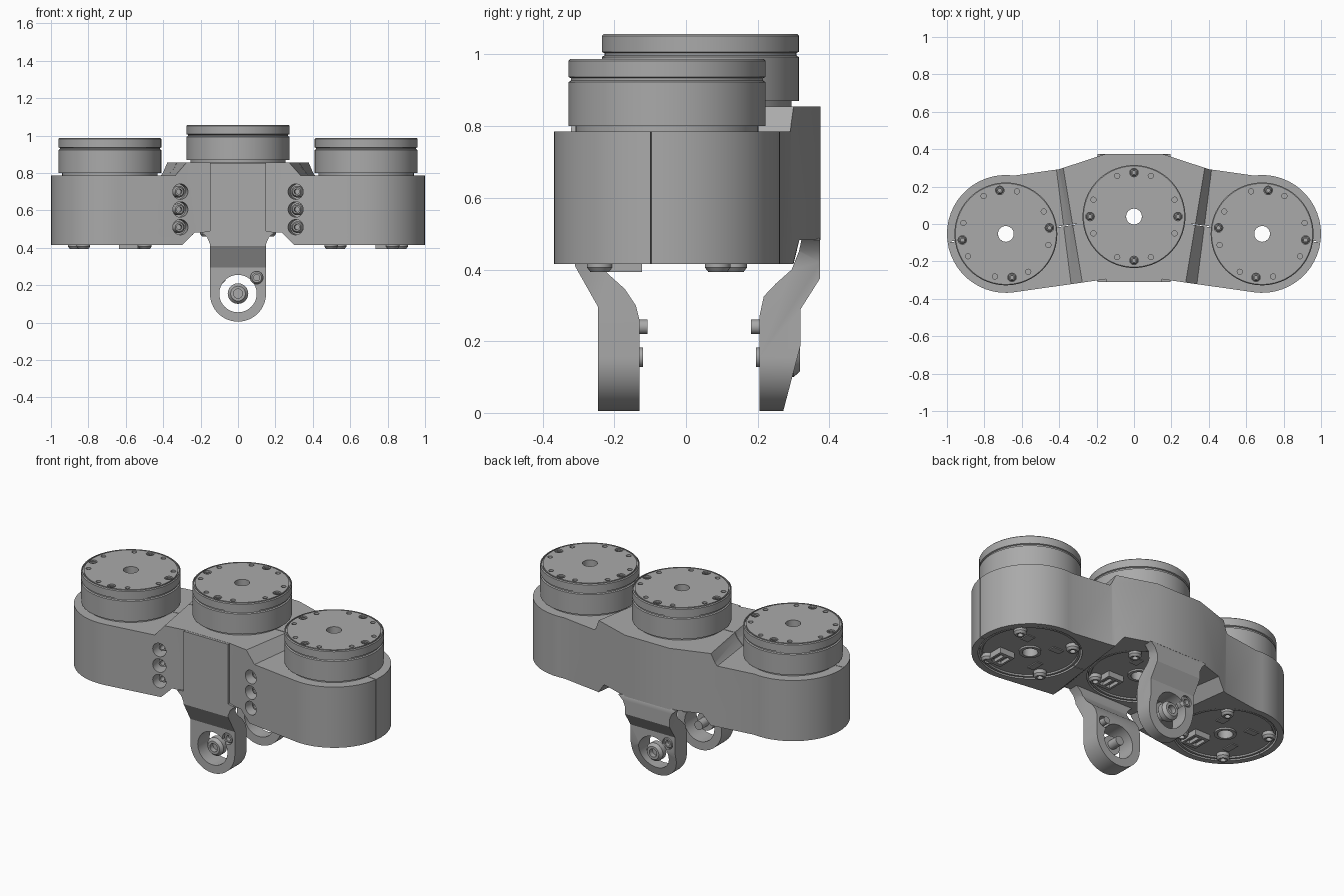
import bpy, bmesh
from math import sin, cos, pi, radians
from mathutils import Vector, Matrix

cube = bpy.data.objects.get("Cube")
if cube:
    bpy.data.objects.remove(cube, do_unlink=True)

grey = bpy.data.materials.new("machined_grey")
grey.use_nodes = True
COLOUR = (0.4, 0.4, 0.4, 1)
grey.diffuse_color = COLOUR
grey.node_tree.nodes["Principled BSDF"].inputs["Base Color"].default_value = COLOUR


# ---------- helpers ----------
def make(name, bm):
    bmesh.ops.recalc_face_normals(bm, faces=bm.faces)
    mesh = bpy.data.meshes.new(name)
    bm.to_mesh(mesh)
    bm.free()
    ob = bpy.data.objects.new(name, mesh)
    bpy.context.collection.objects.link(ob)
    mesh.materials.append(grey)
    return ob


def loft(name, low, high):
    """Solid between two matching loops."""
    bm = bmesh.new()
    a, b = ([bm.verts.new(p) for p in loop] for loop in (low, high))
    bm.faces.new(a)
    bm.faces.new(b)
    for i in range(len(a)):
        j = (i + 1) % len(a)
        bm.faces.new((a[i], a[j], b[j], b[i]))
    return make(name, bm)


def lathe(name, profile, place=(0, 0, 0), axis=(0, 0, 1), steps=64):
    """Revolve a closed (radius, height) loop, then point it along an axis."""
    bm = bmesh.new()
    vs = [bm.verts.new((r, 0, z)) for r, z in profile]
    es = [bm.edges.new((vs[i - 1], vs[i])) for i in range(len(vs))]
    bmesh.ops.spin(bm, geom=vs + es, cent=(0, 0, 0), axis=(0, 0, 1), angle=2 * pi, steps=steps)
    bmesh.ops.remove_doubles(bm, verts=bm.verts, dist=1e-5)
    bmesh.ops.dissolve_degenerate(bm, edges=bm.edges, dist=1e-5)
    loose = [e for e in bm.edges if not e.link_faces]
    bmesh.ops.delete(bm, geom=loose, context='EDGES')
    turn = Vector((0, 0, 1)).rotation_difference(Vector(axis)).to_matrix().to_4x4()
    bm.transform(Matrix.Translation(place) @ turn)
    return make(name, bm)


def rod(name, start, end, r, steps=32):
    d = Vector(end) - Vector(start)
    h = d.length
    return lathe(name, [(0, 0), (r, 0), (r, h), (0, h)], start, d.normalized(), steps)


def screw(name, place, axis, r, h):
    """Socket-head screw with a chamfered rim."""
    ob = lathe(name, [(0, 0), (r, 0), (r, h * .65), (r * .72, h), (r * .45, h), (r * .45, h * .4), (0, h * .4)],
               place, axis, 24)
    return smooth(ob)


def boolean(ob, cutter, operation='DIFFERENCE'):
    mod = ob.modifiers.new("cut", 'BOOLEAN')
    mod.operation, mod.solver, mod.object = operation, 'EXACT', cutter
    bpy.context.view_layer.objects.active = ob
    bpy.ops.object.modifier_apply(modifier=mod.name)
    bpy.data.objects.remove(cutter, do_unlink=True)


def smooth(ob):
    bpy.ops.object.select_all(action='DESELECT')
    ob.select_set(True)
    bpy.context.view_layer.objects.active = ob
    bpy.ops.object.shade_smooth_by_angle(angle=radians(28))
    return ob


def at(points, z):
    return [(x, y, z) for x, y in points]


# ---------- housing ----------
CX, CY = .685, -.053
arc = [(CX + .315 * cos(radians(a)), CY + .315 * sin(radians(a))) for a in range(-98, 99, 7)]
right_half = [(.15, -.295)] + arc + [(.40, .293), (.15, .375)]
outline = right_half + [(-x, y) for x, y in reversed(right_half)]
body = loft("housing", at(outline, .415), at(outline, .855))

for s in (1, -1):
    # lowered shoulders either side of the raised middle
    low = [(s * .32, -.45), (s * 1.2, -.45), (s * 1.2, .45), (s * .435, .45)]
    high = [(s * .25, -.45), (s * 1.2, -.45), (s * 1.2, .45), (s * .4, .45)]
    boolean(body, loft("cutter", at(low, .785), at(high, .862)))
    # counterbored clamp screws in the front face
    inward = Vector((s * .14, .99, 0)).normalized()
    for z in (.7, .605, .51):
        mouth = Vector((s * .305, -.34, z))
        boolean(body, rod("cutter", mouth, mouth + inward * .12, .041))
        screw("clamp_screw", mouth + inward * .121, -inward, .031, .06)

# raised underside of the middle
low = [(-.29, -.45), (.29, -.45), (.41, .45), (-.41, .45)]
high = [(-.21, -.45), (.21, -.45), (.35, .45), (-.35, .45)]
boolean(body, loft("cutter", at(low, .405), at(high, .482)))

# ---------- actuators: centre x, y, underside, top of housing, bolt turn ----------
units = [("right", -CX, CY, .415, .785, 8), ("middle", 0, .04, .482, .855, 0), ("left", CX, CY, .415, .785, -8)]
for side, x, y, under, top, turn in units:
    boolean(body, lathe("cutter", [(0, -.1), (.28, -.1), (.28, .06), (.044, .06), (.044, .6), (0, .6)], (x, y, under)))

    drum = lathe(side + "_drum", [(.042, 0), (.255, 0), (.255, .015), (.275, .015), (.275, .138), (.268, .142),
                                  (.268, .149), (.275, .152), (.275, .197), (.27, .202), (.267, .202), (.267, .194),
                                  (.26, .194), (.26, .202), (.042, .202)], (x, y, top), steps=72)
    for k in range(16):
        a = radians(turn + k * 22.5)
        p = Vector((x + .235 * cos(a), y + .235 * sin(a), top + .202))
        bolt = k % 4 == 0
        if k % 4 != 2:
            boolean(drum, rod("cutter", p - Vector((0, 0, .02)), p + Vector((0, 0, .02)), .023 if bolt else .014, 16))
        if bolt:
            screw(side + "_cap_bolt", p - Vector((0, 0, .021)), (0, 0, 1), .02, .017)
    smooth(drum)

    # bottom plate with a lip round the bore, lugs and a plug
    smooth(lathe(side + "_bottom_plate", [(.042, .07), (.042, .002), (.06, .002), (.06, .012), (.255, .012),
                                          (.26, .004), (.272, .004), (.272, .07)], (x, y, under)))
    for k in range(4):
        a = radians(turn + 45 + k * 90)
        p = (x + .235 * cos(a), y + .235 * sin(a), under + .015)
        screw(side + "_lug", p, (0, 0, -1), .036, .037)
    for name, dx, dy, w, d, depth in (("plug", .1, -.13, .05, .06, -.022), ("chip", -.1, .1, .035, .02, .006),
                                      ("chip", .1, .1, .025, .03, .007), ("chip", -.12, -.1, .02, .04, .006)):
        rect = [(x + dx + i * w, y + dy + j * d) for i, j in ((-1, -1), (1, -1), (1, 1), (-1, 1))]
        part = loft(side + "_" + name, at(rect, under + depth), at(rect, under + .02))
        if name == "plug":
            for i in (-1, 1):
                slot = [(x + dx + i * .022 + u * .015, y + dy + v * .04) for u, v in ((-1, -1), (1, -1), (1, 1), (-1, 1))]
                boolean(part, loft("cutter", at(slot, under - .1), at(slot, under - .002)))

# parting seam between front and rear shells
seam = [(-1.1, -.112), (-.3, 0), (.3, 0), (1.1, -.112)]
strip = [(x, y - .002) for x, y in seam] + [(x, y + .002) for x, y in reversed(seam)]
boolean(body, loft("cutter", at(strip, .3), at(strip, 1)))
smooth(body)

# ---------- hanging arms ----------
PIVOT = .155
round_end = [(.15 * cos(a), PIVOT + .15 * sin(a)) for a in (-pi * i / 32 for i in range(33))]
flare = [(.15, .42), (.165, .455), (.195, .483), (.15, .49), (.15, .854)]
front_shape = [(-x, z) for x, z in flare] + [(x, z) for x, z in reversed(flare)] + round_end

front_profile = [(-.31, .86), (-.31, .41), (-.245, .295), (-.245, 0), (-.13, 0), (-.13, .26), (-.14, .30),
                 (-.17, .345), (-.22, .39), (-.245, .43), (-.25, .50), (-.285, .52), (-.285, .86)]
rear_profile = [(.36, .52), (.374, .482), (.374, .375), (.32, .29), (.32, .19), (.27, 0), (.205, 0), (.205, .27),
                (.217, .325), (.25, .36), (.295, .40), (.315, .45), (.33, .52)]

for side, profile, s, face, tip in (("front", front_profile, 1, -.235, -.12), ("rear", rear_profile, -1, .318, .195)):
    arm = loft(side + "_arm", [(-.25, y, z) for y, z in profile], [(.25, y, z) for y, z in profile])
    boolean(arm, loft("cutter", [(x, -.6, z) for x, z in front_shape], [(x, .6, z) for x, z in front_shape]), 'INTERSECT')
    boolean(arm, rod("cutter", (0, -.6, PIVOT), (0, .6, PIVOT), .1, 48))
    px, pz = s * .1, .24
    boolean(arm, rod("cutter", (px, -.6, pz), (px, .6, pz), .034))
    smooth(arm)
    # pivot screw and locking pin
    out = Vector((0, -s, 0))
    screw(side + "_pivot_screw", Vector((0, face, PIVOT)) - out * .05, out, .055, .05)
    smooth(rod(side + "_pivot_shaft", (0, face + s * .04, PIVOT), (0, tip, PIVOT), .027))
    screw(side + "_lock_screw", Vector((px, face, pz)) - out * .04, out, .036, .04)
    smooth(rod(side + "_lock_pin", (px, face + s * .03, pz), (px, tip + s * .013, pz), .02))
